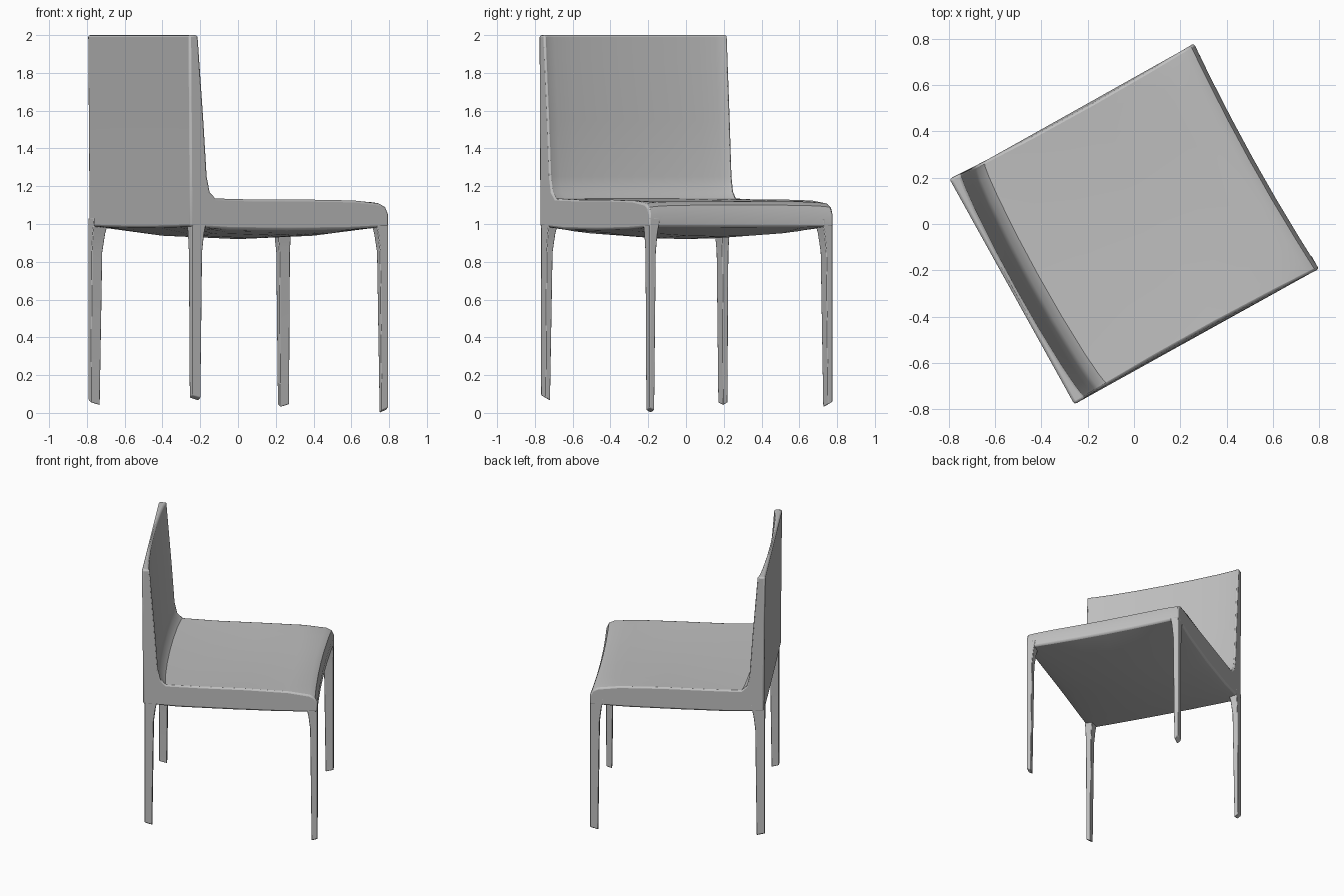
import bpy, bmesh, math
from mathutils import Matrix, Vector

if "Cube" in bpy.data.objects:
    bpy.data.objects.remove(bpy.data.objects["Cube"])

HALF_DEPTH, HALF_WIDTH = 0.605, 0.557
TURN = Matrix.Rotation(math.radians(29), 3, 'Z')

COLOUR = (0.52, 0.52, 0.52, 1)
grey = bpy.data.materials.new("plain_grey")
grey.use_nodes = True
grey.diffuse_color = COLOUR
grey.node_tree.nodes["Principled BSDF"].inputs["Base Color"].default_value = COLOUR


def loft(name, rings, bevel):
    """Skin equal rings of points, cap both ends, turn and soften the edges."""
    bm = bmesh.new()
    loops = [[bm.verts.new(TURN @ p) for p in ring] for ring in rings]
    n = len(loops[0])
    for a, b in zip(loops, loops[1:]):
        for i in range(n):
            j = (i + 1) % n
            bm.faces.new((a[i], a[j], b[j], b[i]))
    bm.faces.new(loops[0][::-1])
    bm.faces.new(loops[-1])
    bmesh.ops.recalc_face_normals(bm, faces=bm.faces)
    mesh = bpy.data.meshes.new(name)
    bm.to_mesh(mesh)
    bm.free()
    mesh.materials.append(grey)
    obj = bpy.data.objects.new(name, mesh)
    bpy.context.collection.objects.link(obj)
    mod = obj.modifiers.new("soft_edges", 'BEVEL')
    mod.width, mod.segments = bevel, 2
    mod.limit_method, mod.angle_limit = 'ANGLE', math.radians(50)
    bpy.ops.object.select_all(action='DESELECT')
    obj.select_set(True)
    bpy.context.view_layer.objects.active = obj
    bpy.ops.object.shade_smooth_by_angle(angle=math.radians(35))


# Seat and backrest: one L-shaped side profile (depth, height)
profile = [(-0.595, 0.99), (-0.597, 1.3), (-0.6, 1.65), (-0.603, 2.0), (-0.547, 2.0),
           (-0.535, 1.85), (-0.511, 1.55), (-0.49, 1.25), (-0.472, 1.17), (-0.435, 1.135),
           (-0.2, 1.13), (0.1, 1.13), (0.4, 1.125), (0.55, 1.12), (0.588, 1.1),
           (0.605, 1.05), (0.605, 0.985), (0.35, 0.985), (0.0, 0.985), (-0.35, 0.985)]


def shell_point(u, z, t):
    across = 1 - t * t
    along = max(1 - (u / HALF_DEPTH) ** 2, 0)
    width = HALF_WIDTH * (1 - 0.025 * along)
    if z < 1.0:                          # sagging underside
        z -= (0.015 + 0.05 * across ** 0.8) * along ** 0.6
    elif -0.55 < u < -0.43:              # hollow front of the backrest
        u -= 0.034 * across ** 0.6
    elif abs(u) < 0.5:                   # faint dip of the seat
        z -= 0.012 * across
    elif u > 0.5 and z > 1.06:           # front corners droop
        z -= 0.012 * t ** 6
    if u > 0.5:                          # hollow front edge
        u -= 0.018 * across
    return Vector((u, t * width, z))


steps = [-1, -0.96, -0.88, -0.7, -0.35, 0, 0.35, 0.7, 0.88, 0.96, 1]
loft("seat_and_backrest", [[shell_point(u, z, t) for u, z in profile] for t in steps], 0.015)

# Legs: thin tapered blades flaring into the seat corners
flare = [(0.85, 0.01, 0.01), (0.95, 0.022, 0.02), (1.03, 0.04, 0.035)]
for name, su, sv, foot, thick, inset in [
        ("back_left_leg", -1, 1, 0.04, 0.055, 0.006), ("back_right_leg", -1, -1, 0.065, 0.052, 0.02),
        ("front_left_leg", 1, 1, 0.03, 0.055, 0.003), ("front_right_leg", 1, -1, 0.0, 0.04, 0.001)]:
    rings = []
    for z, du, dv in [(foot, 0, 0)] + flare:
        u0, v0 = su * (HALF_DEPTH - inset), sv * (HALF_WIDTH - 0.003)
        u1, v1 = u0 - su * (thick + du), v0 - sv * (0.028 + dv)
        cut = 0.03 if z == foot else 0   # slanted foot
        rings.append([Vector((u0, v0, z + cut)), Vector((u1, v0, z + cut / 2)),
                      Vector((u1, v1, z)), Vector((u0, v1, z + cut / 2))])
    loft(name, rings, 0.004)
